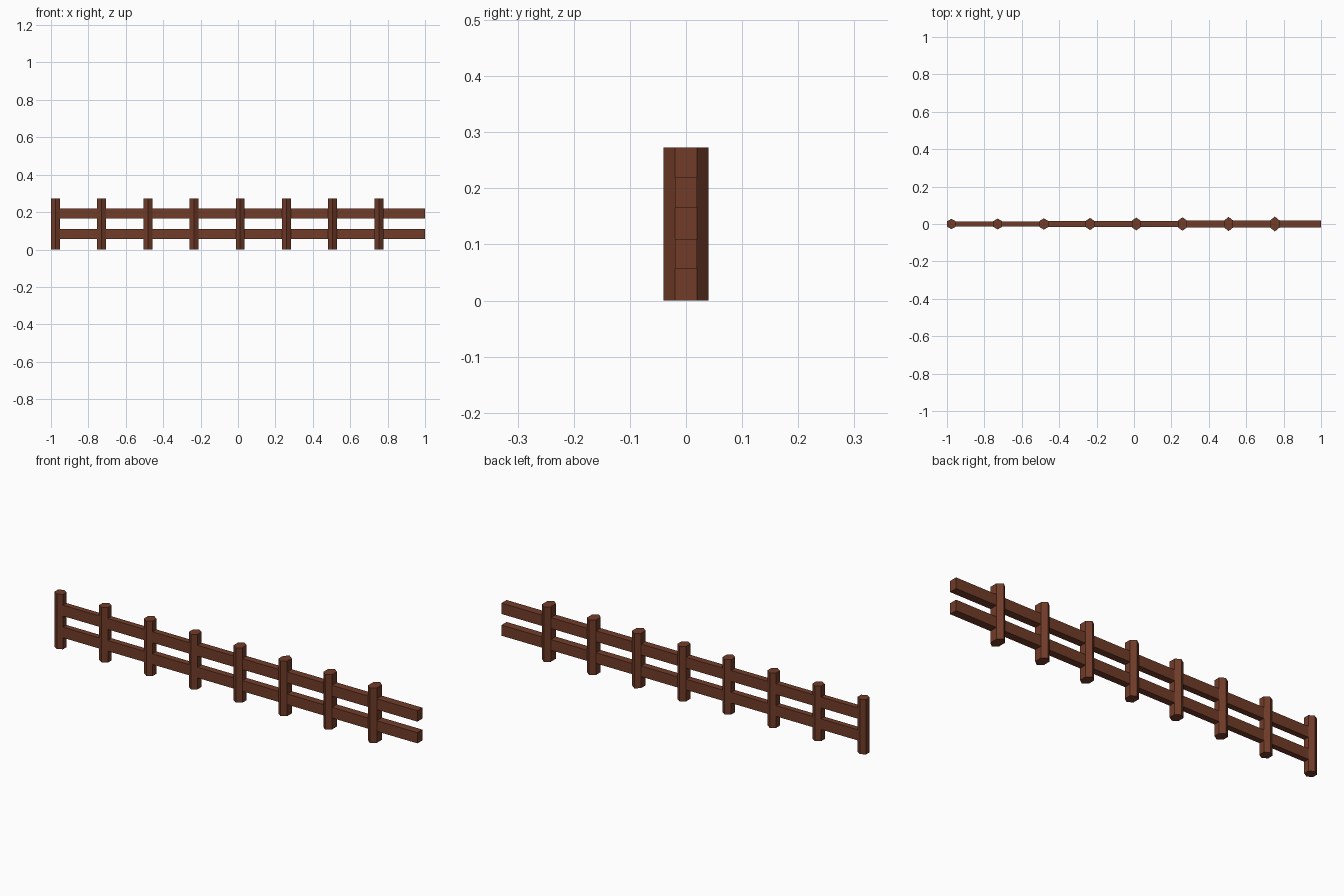
import bpy, math

if "Cube" in bpy.data.objects:
    bpy.data.objects.remove(bpy.data.objects["Cube"])

COUNT = 8
STEP = 0.247           # distance between posts
X0 = -0.976            # centre of the first post
HEIGHT = 0.273
RADIUS = 0.0277        # hexagon radius of the first post
GROW = (0.04 / RADIUS) ** (1 / (COUNT - 1))  # each bay is a little deeper

wood = bpy.data.materials.new("brown wood")
wood.diffuse_color = (0.165, 0.045, 0.022, 1)
wood.use_nodes = True
wood.node_tree.nodes["Principled BSDF"].inputs["Base Color"].default_value = wood.diffuse_color


def finish(name):
    ob = bpy.context.object
    ob.name = name
    ob.data.materials.append(wood)
    return ob


def add_post(i, x, k):
    # hexagonal post with corners pointing to front and back
    bpy.ops.mesh.primitive_cylinder_add(vertices=6, radius=RADIUS, depth=HEIGHT,
                                        location=(x, 0, HEIGHT / 2))
    ob = finish(f"post_{i + 1}")
    xs = [v.co.x for v in ob.data.vertices]
    if max(xs) > RADIUS * 0.95:      # make sure flats face sideways
        ob.rotation_euler.z = math.radians(30)
        bpy.ops.object.transform_apply(location=False, rotation=True, scale=False)
    ob.scale.y = k


def add_rail(name, x, z0, z1, k):
    # one bay of rail, from post centre to the next
    bpy.ops.mesh.primitive_cube_add(size=1, location=(x + STEP / 2, 0, (z0 + z1) / 2))
    ob = finish(name)
    ob.scale = (STEP, RADIUS * k, z1 - z0)


for i in range(COUNT):
    x, k = X0 + i * STEP, GROW ** i
    add_post(i, x, k)
    add_rail(f"lower_rail_{i + 1}", x, 0.057, 0.11, k)
    add_rail(f"upper_rail_{i + 1}", x, 0.165, 0.219, k)
